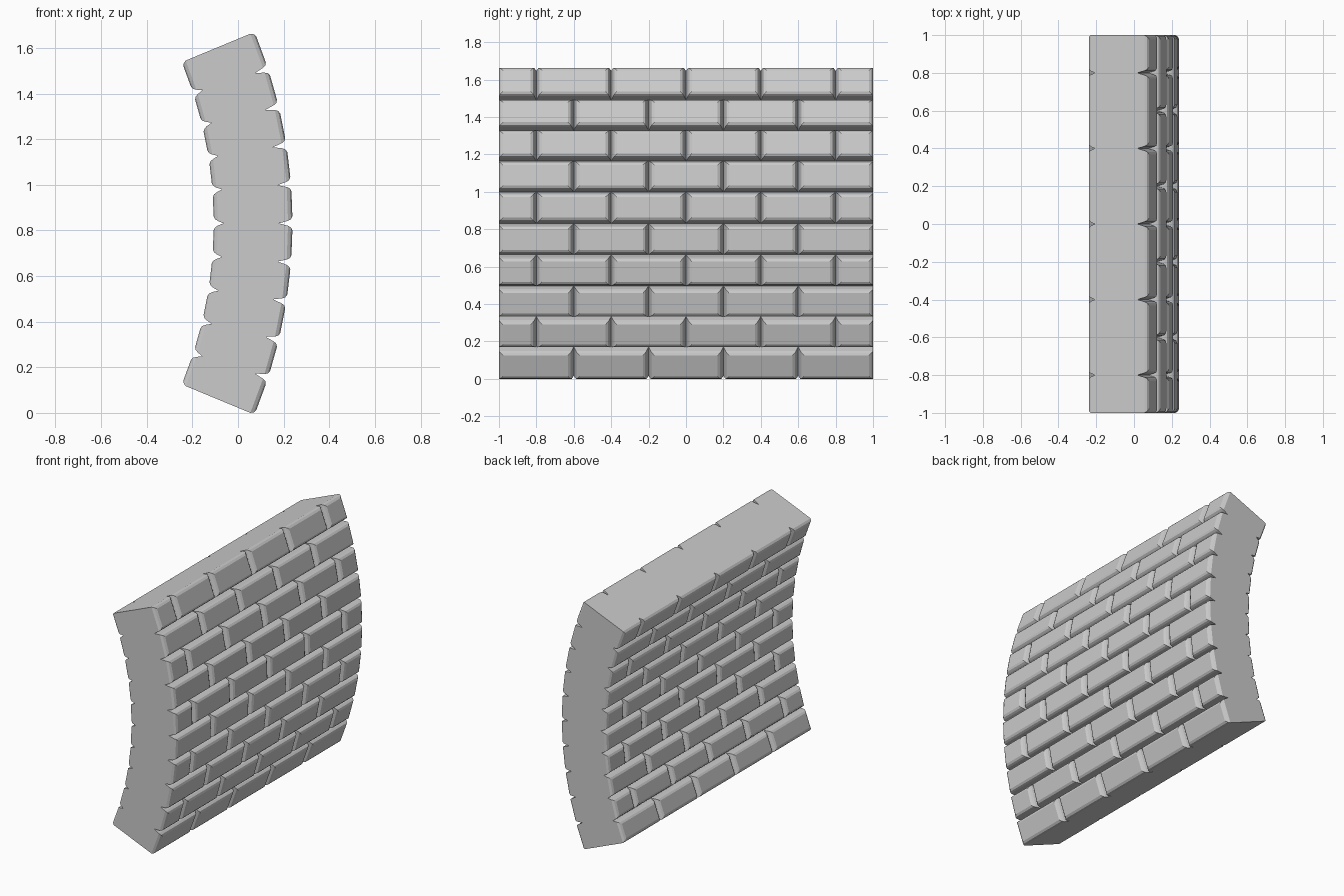
import bpy, bmesh, math
from mathutils import Vector

if "Cube" in bpy.data.objects:
    bpy.data.objects.remove(bpy.data.objects["Cube"])

ROWS = 10
STEP = math.radians(4.5)          # angle covered by one course
R_IN, R_OUT = 1.845, 2.19         # distance of inner / outer brick faces from arc centre

# block section from inner face to outer face: radius, inset at a joint, inset at a free end
RINGS = [
    (R_IN, 0.030, 0.022),
    (R_IN + 0.006, 0.018, 0.008),
    (R_IN + 0.018, 0.010, 0.0),
    (R_IN + 0.042, 0.0, 0.0),
    (R_OUT - 0.060, 0.0, 0.0),
    (R_OUT - 0.020, 0.011, 0.0),
    (R_OUT - 0.007, 0.018, 0.008),
    (R_OUT, 0.031, 0.022),
]
CORE = 3                          # ring span that is solid core


def add_block(bm, row, y0, y1):
    """One wedge-shaped block carrying a bevelled brick face on both sides."""
    ang = (row - (ROWS - 1) / 2) * STEP
    out = Vector((math.cos(ang), 0, math.sin(ang)))
    up = Vector((-math.sin(ang), 0, math.cos(ang)))
    # sides in order: bottom, right (+y), top, left (-y)
    free = (row == 0, y1 > 0.999, row == ROWS - 1, y0 < -0.999)
    rings = []
    for r, joint, end in RINGS:
        b, rt, t, lf = (end if f else joint for f in free)
        half = r * math.tan(STEP / 2)
        corners = ((y0 + lf, -half + b), (y1 - rt, -half + b),
                   (y1 - rt, half - t), (y0 + lf, half - t))
        rings.append([bm.verts.new(out * r + up * v + Vector((0, y, 0)))
                      for y, v in corners])
    bm.faces.new(rings[-1])
    bm.faces.new(rings[0][::-1])
    for i in range(len(rings) - 1):
        for k in range(4):
            if i == CORE and not free[k]:
                continue          # hidden inside the wall
            n = (k + 1) % 4
            bm.faces.new((rings[i][k], rings[i][n], rings[i + 1][n], rings[i + 1][k]))


# running bond: whole bricks on even courses, half bricks at the ends of odd ones
bm = bmesh.new()
for row in range(ROWS):
    if row % 2 == 0:
        cuts = [-1 + 0.4 * i for i in range(6)]
    else:
        cuts = [-1] + [-0.8 + 0.4 * i for i in range(5)] + [1]
    for a, b in zip(cuts, cuts[1:]):
        add_block(bm, row, a, b)
bmesh.ops.remove_doubles(bm, verts=bm.verts, dist=0.0002)

# merge the flat wall ends into clean surfaces, using outward-wound faces as built
bm.normal_update()
xs = [v.co.x for v in bm.verts]
zmin = min(v.co.z for v in bm.verts)
bmesh.ops.translate(bm, verts=bm.verts, vec=(-(min(xs) + max(xs)) / 2, 0, -zmin))

mesh = bpy.data.meshes.new("curved_brick_wall")
bm.to_mesh(mesh)
bm.free()
wall = bpy.data.objects.new("curved_brick_wall", mesh)
bpy.context.collection.objects.link(wall)
